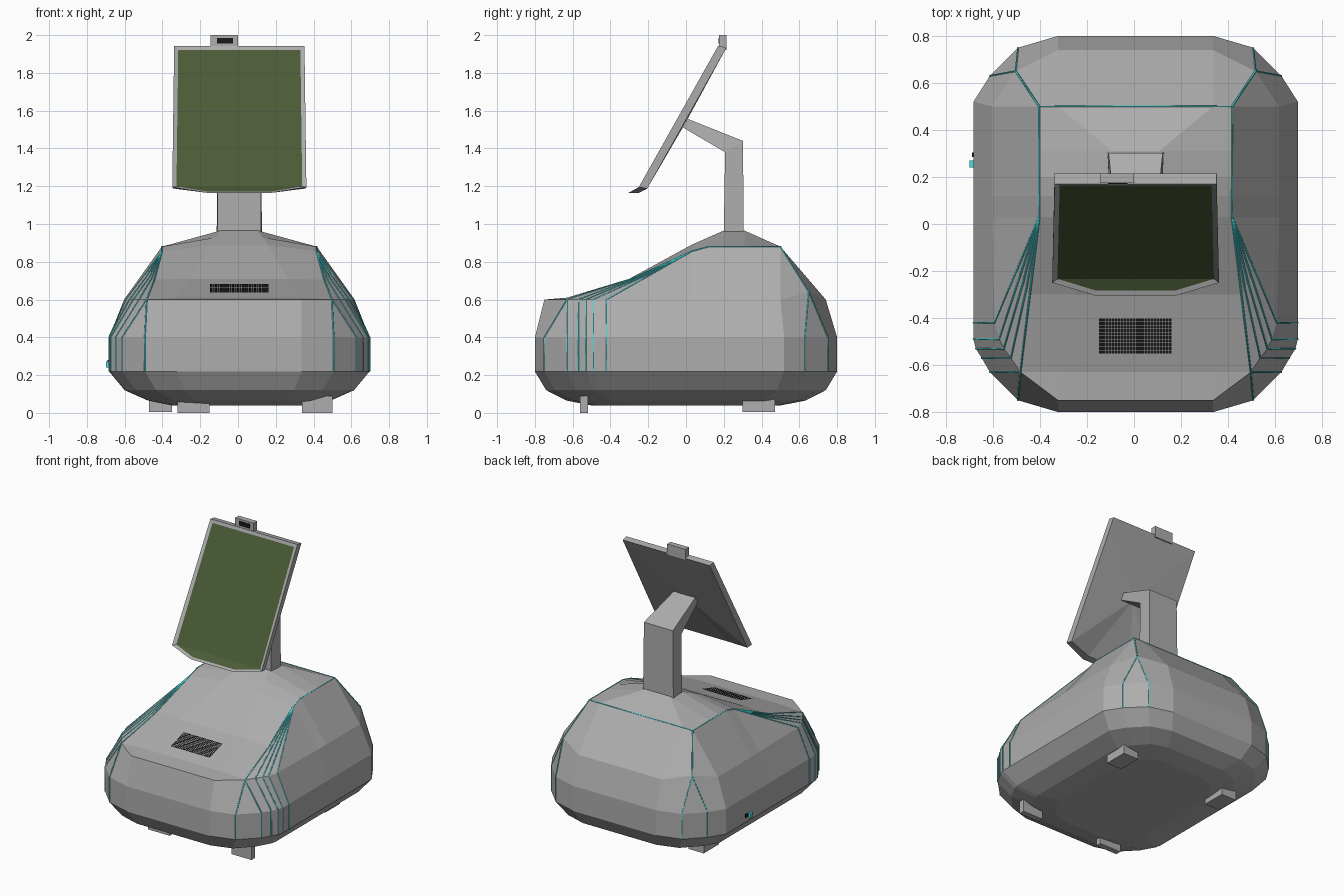
import bpy, bmesh
from mathutils import Vector

cube = bpy.data.objects.get("Cube")
if cube:
    bpy.data.objects.remove(cube)

CX = 0.007  # the shell sits slightly off the origin because of the side knob


def material(name, rgb):
    m = bpy.data.materials.new(name)
    m.use_nodes = True
    m.diffuse_color = (*rgb, 1)
    m.node_tree.nodes["Principled BSDF"].inputs["Base Color"].default_value = (*rgb, 1)
    return m


GREY = material("grey_shell", (0.42, 0.42, 0.42))
GREEN = material("olive_screen", (0.07, 0.105, 0.038))
CYAN = material("cyan_trim", (0.06, 0.75, 0.78))
BLACK = material("black_grille", (0.01, 0.01, 0.01))


def finish(name, bm, *mats):
    me = bpy.data.meshes.new(name)
    bm.to_mesh(me)
    bm.free()
    for m in mats:
        me.materials.append(m)
    ob = bpy.data.objects.new(name, me)
    ob.location.x = CX
    bpy.context.collection.objects.link(ob)
    return ob


def face(bm, pts):
    return bm.faces.new([bm.verts.new(p) for p in pts])


def clean(bm):
    bmesh.ops.remove_doubles(bm, verts=bm.verts[:], dist=0.0005)
    bmesh.ops.recalc_face_normals(bm, faces=bm.faces[:])


def box(name, lo, hi, mat):
    bm = bmesh.new()
    bmesh.ops.create_cube(bm, size=1)
    for v in bm.verts:
        v.co = [a + (b - a) * (c + 0.5) for a, b, c in zip(lo, hi, v.co)]
    ob = finish(name, bm, mat)
    ob.location.x = 0
    return ob


# Body: half outline stations from front centre round to back centre
outline = [(0, -.80), (.33, -.80), (.50, -.75), (.62, -.63), (.655, -.57), (.68, -.53),
           (.69, -.49), (.69, -.42), (.69, .03), (.69, .12), (.69, .20), (.69, .31),
           (.69, .52), (.62, .63), (.50, .75), (.33, .80), (0, .80)]
front = [(0, -.75), (.33, -.75), (.49, -.63), (.49, -.63), (.53, -.57), (.56, -.53),
         (.58, -.49), (.60, -.42)]
front = [(x, y, .6) for x, y in front]
side_y = (.03, .12, .20, .31, .50)
apex = (.41, .03, .855)
back_corner = (.41, .50, .88)
back_mid = (.51, .65, .64)
middle = front + [(.61, y, .6) for y in side_y] + [back_mid, back_mid, (.33, .74, .6), (0, .74, .6)]
shoulder = (front + [apex] + [(.41, y, .88) for y in side_y[1:]]
            + [back_corner, back_corner, (.33, .5, .88), (0, .5, .88)])

levels = [(.04, .52, .63), (.065, .70, .79), (.12, .88, .925), (.22, 1, 1), (.40, 1, 1)]
rings = [[(x * sx, y * sy, z) for x, y in outline] for z, sx, sy in levels]
rings += [middle, shoulder]

# Corner fans joining the front corners to the shoulder
inner_mid, outer_mid = Vector((.45, -.30, .705)), Vector((.505, -.195, .7275))
FAN = range(3, 8)
fan_mid = {i: inner_mid.lerp(outer_mid, (i - 3) / 4) for i in FAN}

# Top rows: y, edge half width, edge height, crown half width, crown height
rows = [(-.75, .33, .60, .33, .60), (-.63, .49, .60, .33, .61), (-.30, .45, .705, .26, .71),
        (.03, .41, .855, .15, .89), (.12, .41, .88, .12, .93), (.20, .41, .88, .10, .965),
        (.31, .41, .88, .10, .965), (.50, .41, .88, .33, .88)]
top = [[(0, y, zc), (c, y, zc), (w, y, zs)] for y, w, zs, c, zc in rows]

bm = bmesh.new()
for s in (1, -1):
    def patch(*pts):
        face(bm, [(s * p[0], p[1], p[2]) for p in pts])
    for grid in (rings, top):
        for a, b in zip(grid, grid[1:]):
            for i in range(len(a) - 1):
                patch(a[i], a[i + 1], b[i + 1], b[i])
    for i in range(3, 7):
        patch(front[i], front[i + 1], fan_mid[i + 1], fan_mid[i])
        patch(fan_mid[i], fan_mid[i + 1], apex)
    base = rings[0]
    for i in range(len(base) - 1):
        patch((0, 0, .04), base[i], base[i + 1])
clean(bm)
finish("body_shell", bm, GREY)

# Cyan trim lines along the shell creases
paths = [[apex, shoulder[9], back_corner, (0, .5, .88)],
         [front[2], rings[4][2], rings[3][2]],
         [back_corner, back_mid]]
paths += [[apex, fan_mid[i], front[i], rings[4][i], rings[3][i]] for i in FAN]
paths += [[back_mid, rings[4][i], rings[3][i]] for i in (13, 14)]
for side, s in (("left", 1), ("right", -1)):
    cu = bpy.data.curves.new(side + "_trim", "CURVE")
    cu.dimensions = "3D"
    cu.bevel_depth = 0.004
    cu.bevel_resolution = 0
    for path in paths:
        sp = cu.splines.new("POLY")
        sp.points.add(len(path) - 1)
        for q, p in zip(sp.points, path):
            q.co = (s * p[0], p[1], p[2], 1)
    cu.materials.append(CYAN)
    ob = bpy.data.objects.new(side + "_trim", cu)
    ob.location.x = CX
    bpy.context.collection.objects.link(ob)

# Speaker grille: a grid of small dark cells lying on the front slope
bm = bmesh.new()
NX, NY = 24, 10
px, py = .31 / NX, .15 / NY
for i in range(NX):
    for j in range(NY):
        x0, y0 = -.155 + i * px, -.55 + j * py
        x1, y1 = x0 + px * .86, y0 + py * .86
        face(bm, [(x, y, .614 + .303 * (y + .63))
                  for x, y in ((x0, y0), (x1, y0), (x1, y1), (x0, y1))])
finish("speaker_grille", bm, BLACK)

# Neck: bent post narrowing toward the screen
profile = [(.20, .94, .115), (.305, .94, .12), (.302, 1.44, .115), (0, 1.56, .085),
           (-.04, 1.525, .085), (.207, 1.38, .115)]
bm = bmesh.new()
left, right = [[(s * w, y, z) for y, z, w in profile] for s in (1, -1)]
for i in range(len(profile)):
    j = (i + 1) % len(profile)
    face(bm, [left[i], left[j], right[j], right[i]])
for cap in (left, right):
    face(bm, [cap[0], cap[1], cap[2], cap[5]])
    face(bm, [cap[2], cap[3], cap[4], cap[5]])
clean(bm)
finish("neck", bm, GREY)

# Screen: frame with a forward lower lip, pointed back and inset display
front_half = [(.345, .17, 1.943), (.355, -.25, 1.195), (.17, -.305, 1.165)]
back_half = [(.345, .215, 1.935), (.35, -.205, 1.188), (.17, -.25, 1.165)]


def loop(half):
    return half + [(-x, y, z) for x, y, z in reversed(half)]


f, b = loop(front_half), loop(back_half)
hub = (0, -.003, 1.535)
bm = bmesh.new()
for i in range(6):
    j = (i + 1) % 6
    face(bm, [f[i], f[j], b[j], b[i]])
    face(bm, [b[i], b[j], hub])
display = [face(bm, [f[0], f[1], f[4], f[5]]), face(bm, [f[1], f[2], f[3], f[4]])]
clean(bm)
bmesh.ops.inset_region(bm, faces=display, thickness=.022, depth=-.004, use_even_offset=True)
for fc in display:
    fc.material_index = 1
finish("screen", bm, GREY, GREEN)

# Camera tab on the top edge of the screen
box("camera_tab", (-.145, .175, 1.92), (0, .215, 2.0), GREY)
box("camera_lens", (-.11, .171, 1.955), (-.027, .177, 1.986), BLACK)

# Feet: blades at the front, blocks at the back
box("front_right_foot", (-.32, -.56, 0), (-.15, -.52, .08), GREY)
box("front_left_foot", (.34, -.56, 0), (.50, -.52, .09), GREY)
box("back_right_foot", (-.47, .30, .005), (-.35, .47, .08), GREY)
box("back_left_foot", (.36, .30, .005), (.48, .47, .08), GREY)

# Side knob and socket
box("side_knob", (-.70, .24, .24), (-.67, .27, .272), CYAN)
box("side_socket", (-.69, .285, .255), (-.67, .305, .28), BLACK)
